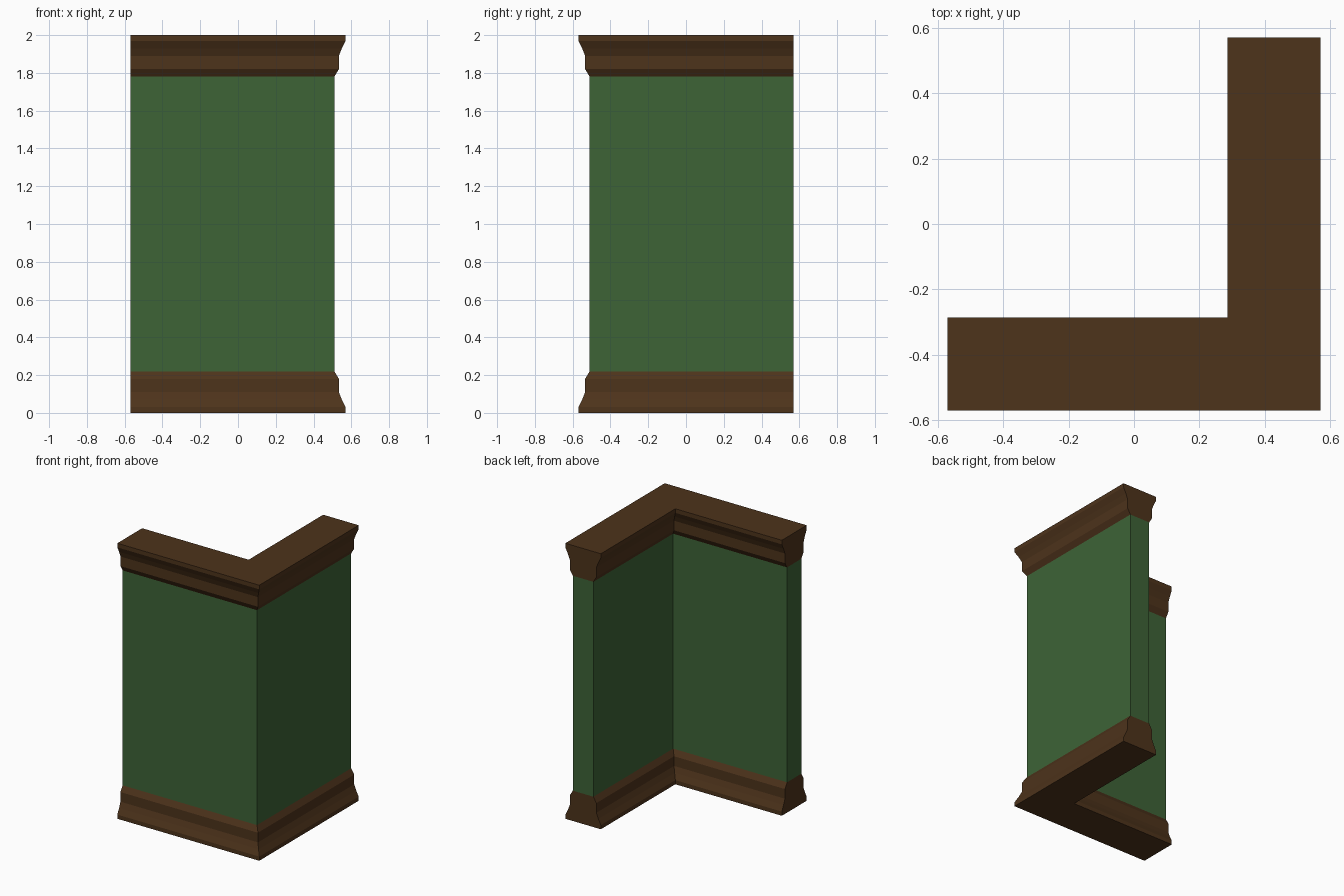
import bpy

if "Cube" in bpy.data.objects:
    bpy.data.objects.remove(bpy.data.objects["Cube"])

HALF, INNER, HEIGHT = 0.57, 0.285, 2.0

# moulding profile: (inset from the widest outline, height from the floor)
PROFILE = [(0.0, 0.0), (0.0, 0.03), (0.02, 0.07), (0.036, 0.11),
           (0.036, 0.18), (0.06, 0.22)]


def material(name, color):
    mat = bpy.data.materials.new(name)
    mat.diffuse_color = color
    mat.use_nodes = True
    mat.node_tree.nodes["Principled BSDF"].inputs["Base Color"].default_value = mat.diffuse_color
    return mat


def outline(d):
    """L-shaped corner plan, long sides inset by d, both ends kept flush."""
    o, i = HALF - d, INNER + d
    return [(-HALF, -o), (o, -o), (o, HALF), (i, HALF), (i, -i), (-HALF, -i)]


def loft(name, levels, mat, cap_bottom=False, cap_top=False):
    """Stack L-shaped outlines (inset, z) from bottom to top and skin them."""
    verts, faces, n = [], [], 6
    for d, z in levels:
        verts += [(x, y, z) for x, y in outline(d)]
    for k in range(len(levels) - 1):
        for j in range(n):
            a, b = k * n + j, k * n + (j + 1) % n
            faces.append((a, b, b + n, a + n))
    if cap_bottom:
        faces.append(tuple(reversed(range(n))))
    if cap_top:
        faces.append(tuple(range(len(verts) - n, len(verts))))
    mesh = bpy.data.meshes.new(name)
    mesh.from_pydata(verts, [], faces)
    mesh.materials.append(mat)
    obj = bpy.data.objects.new(name, mesh)
    bpy.context.collection.objects.link(obj)
    return obj


wood = material("dark_wood", (0.075, 0.033, 0.011, 1))
paint = material("green_paint", (0.047, 0.125, 0.037, 1))

# skirting, wall panel, and the mirrored profile as the cornice
inset, trim_top = PROFILE[-1]
loft("baseboard", PROFILE, wood, cap_bottom=True)
loft("wall_panel", [(inset, trim_top), (inset, HEIGHT - trim_top)], paint)
loft("cornice", [(d, HEIGHT - z) for d, z in reversed(PROFILE)], wood, cap_top=True)
